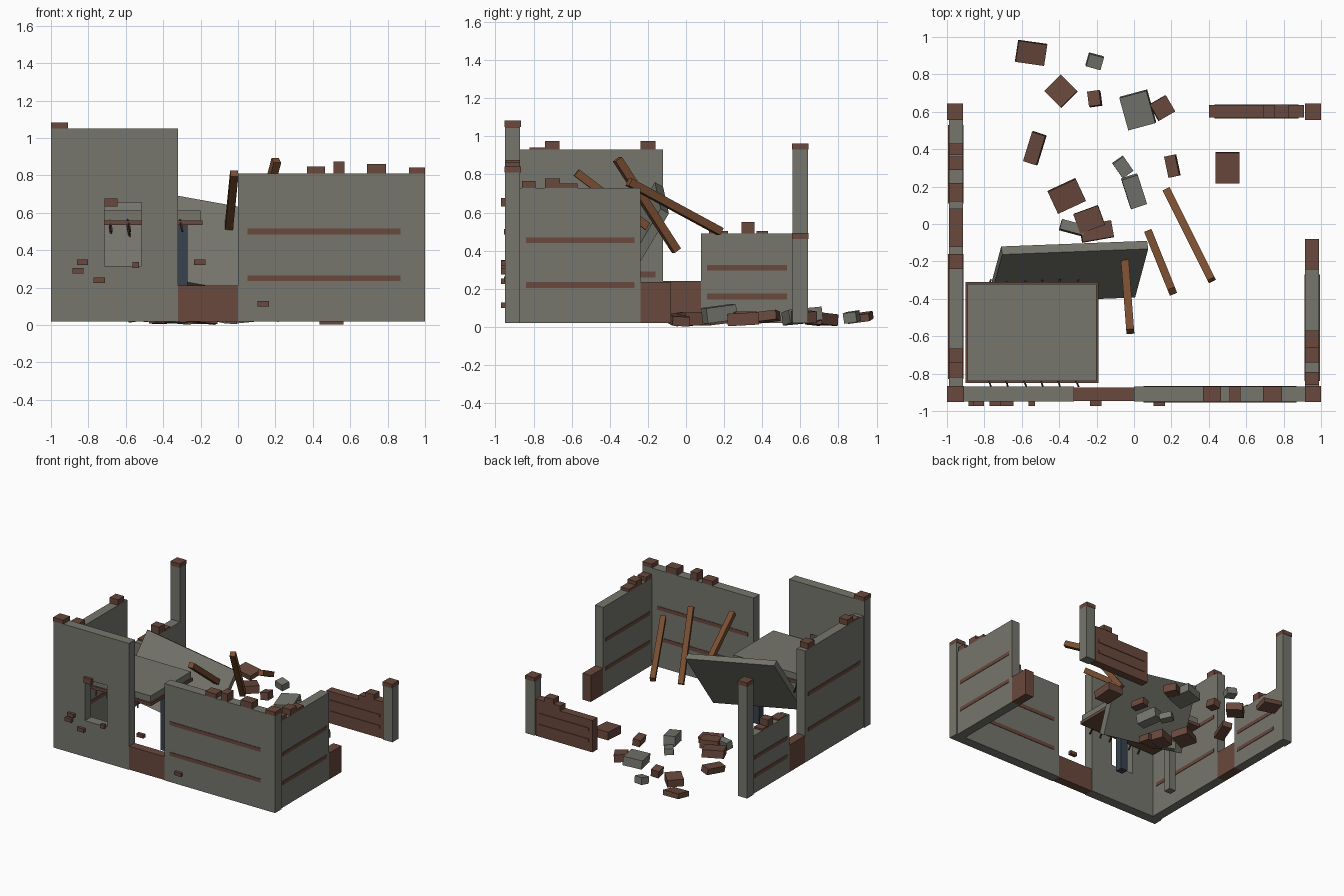
import bpy, bmesh, random
from math import radians
from mathutils import Vector, Matrix, Euler

if "Cube" in bpy.data.objects:
    bpy.data.objects.remove(bpy.data.objects["Cube"])

random.seed(4)


def material(name, rgb):
    m = bpy.data.materials.new(name)
    m.diffuse_color = (*rgb, 1)
    m.use_nodes = True
    m.node_tree.nodes["Principled BSDF"].inputs["Base Color"].default_value = m.diffuse_color
    return m


CONCRETE = material("concrete", (0.18, 0.18, 0.155))
BRICK = material("brick", (0.14, 0.065, 0.045))
WOOD = material("wood", (0.19, 0.075, 0.03))
STEEL = material("steel", (0.04, 0.055, 0.075))
RUST = material("rust", (0.06, 0.03, 0.02))


def cube(name, matrix, mat):
    """Unit cube placed by a full matrix."""
    me = bpy.data.meshes.new(name)
    bm = bmesh.new()
    bmesh.ops.create_cube(bm, size=1, matrix=matrix)
    bm.normal_update()
    bm.to_mesh(me)
    bm.free()
    ob = bpy.data.objects.new(name, me)
    bpy.context.collection.objects.link(ob)
    if mat:
        me.materials.append(mat)
    return ob


def box(name, x, y, z, mat):
    """Axis-aligned box from min/max pairs."""
    c = [(a + b) / 2 for a, b in (x, y, z)]
    s = [b - a for a, b in (x, y, z)]
    return cube(name, Matrix.LocRotScale(Vector(c), None, Vector(s)), mat)


def beam(name, a, b, w, mat):
    """Square bar running from a to b."""
    a, b = Vector(a), Vector(b)
    d = b - a
    rot = d.to_track_quat('Z', 'X')
    return cube(name, Matrix.LocRotScale((a + b) / 2, rot, Vector((w, w, d.length))), mat)


FRONT = (-0.95, -0.87)
LEFT = (-0.99, -0.915)
RIGHT = (0.915, 0.99)
BACK = (0.565, 0.64)
G = 0.02

# Front wall: tall part with window, low brick breach, long part
tall = box("front_wall_tall", (-1, -0.32), FRONT, (G, 1.05), CONCRETE)
cutter = box("window_cutter", (-0.715, -0.515), (-1.1, -0.7), (0.315, 0.655), None)
mod = tall.modifiers.new("window", 'BOOLEAN')
mod.operation = 'DIFFERENCE'
mod.solver = 'EXACT'
mod.object = cutter
cutter.hide_render = True
cutter.hide_viewport = True
box("front_breach", (-0.32, 0), (-0.945, -0.875), (G, 0.21), BRICK)
box("front_wall_long", (0, 1), FRONT, (G, 0.81), CONCRETE)

# Side walls with brick breaches
box("left_wall_high", LEFT, (-0.87, -0.12), (G, 0.93), CONCRETE)
box("left_breach", LEFT, (-0.12, 0.08), (G, 0.24), BRICK)
box("left_wall_low", LEFT, (0.08, 0.56), (G, 0.49), CONCRETE)
box("right_wall", RIGHT, (-0.87, -0.24), (G, 0.73), CONCRETE)
box("right_breach", RIGHT, (-0.24, -0.08), (G, 0.235), BRICK)

# Back wall stub of brick
box("back_wall", (0.4, 0.91), (0.57, 0.635), (G, 0.28), BRICK)
box("back_wall_course", (0.69, 0.91), (0.57, 0.635), (0.28, 0.32), BRICK)
box("back_wall_block", (0.75, 0.83), (0.567, 0.638), (0.32, 0.36), BRICK)

# Corner posts and their caps
for name, x, y, top in (("front_left", (-1, -0.91), (-0.95, -0.87), 1.05),
                        ("front_right", (0.915, 1), (-0.95, -0.87), 0.81),
                        ("back_left", (-1, -0.915), (0.56, 0.64), 0.93),
                        ("back_right", (0.915, 1), (0.56, 0.64), 0.46)):
    if name.startswith("back"):
        box(name + "_post", x, y, (G, top), CONCRETE)
    box(name + "_cap", (x[0] - 0.0, x[1]), (y[0] - 0.003, y[1] + 0.003), (top, top + 0.033), BRICK)

# Brick bands showing on both faces of the walls
E = 0.004
for z in (0.25, 0.50):
    box("front_band", (0.05, 0.87), (FRONT[0] - E, FRONT[1] + E), (z - 0.015, z + 0.015), BRICK)
for z in (0.22, 0.455):
    box("right_band", (RIGHT[0] - E, RIGHT[1] + E), (-0.84, -0.27), (z - 0.015, z + 0.015), BRICK)
for z in (0.275, 0.565):
    box("left_high_band", (LEFT[0] - E, LEFT[1] + E), (-0.83, -0.16), (z - 0.015, z + 0.015), BRICK)
for z in (0.16, 0.31):
    box("left_low_band", (LEFT[0] - E, LEFT[1] + E), (0.11, 0.53), (z - 0.015, z + 0.015), BRICK)
for z in (0.11, 0.2):
    box("back_band", (0.43, 0.88), (BACK[0], BACK[1]), (z - 0.012, z + 0.012), BRICK)

# Loose bricks along the broken wall tops
for x0, x1, h in ((0.37, 0.465, 0.037), (0.51, 0.57, 0.065), (0.69, 0.79, 0.052)):
    box("front_top_brick", (x0, x1), FRONT, (0.81, 0.81 + h), BRICK)
for y0, y1, h in ((-0.86, -0.79, 0.035), (-0.74, -0.66, 0.05), (-0.66, -0.57, 0.022)):
    box("right_top_brick", RIGHT, (y0, y1), (0.73, 0.73 + h), BRICK)
for y0, y1, h in ((-0.82, -0.74, 0.012), (-0.74, -0.665, 0.045), (-0.24, -0.16, 0.045)):
    box("left_top_brick", LEFT, (y0, y1), (0.93, 0.93 + h), BRICK)
for y0, y1, h in ((0.12, 0.22, 0.012), (0.29, 0.36, 0.06), (0.37, 0.43, 0.014)):
    box("left_low_top_brick", LEFT, (y0, y1), (0.49, 0.49 + h), BRICK)

# Bricks sticking out of the front face
for x, z, w, h in ((-0.832, 0.335, 0.06, 0.03), (-0.855, 0.29, 0.06, 0.028),
                   (-0.742, 0.24, 0.062, 0.03), (-0.205, 0.335, 0.06, 0.028),
                   (0.135, 0.113, 0.06, 0.028), (-0.68, 0.655, 0.07, 0.045),
                   (-0.547, 0.32, 0.036, 0.032)):
    box("face_brick", (x - w / 2, x + w / 2), (-0.972, -0.943), (z - h / 2, z + h / 2), BRICK)

# Remaining upper floor with rim, columns and torn reinforcing rods
box("floor_rim", (-0.9, -0.19), (-0.85, -0.31), (0.535, 0.56), BRICK)
box("floor_slab", (-0.89, -0.2), (-0.84, -0.32), (0.555, 0.612), CONCRETE)
for x, m in ((-0.30, STEEL), (-0.77, CONCRETE)):
    box("floor_column", (x - 0.03, x + 0.03), (-0.53, -0.47), (G, 0.54), m)
for i in range(6):
    x = -0.78 + i * 0.093
    dx = random.uniform(0.01, 0.03)
    beam("front_rod", (x, -0.825, 0.585), (x + dx, -0.868, 0.5), 0.009, RUST)
    beam("rear_rod", (x, -0.33, 0.55), (x + dx, -0.30, 0.46), 0.009, RUST)

# Collapsed slab: high rear edge, leaning down to the front
a, b = Vector((-0.71, -0.12, 0.735)), Vector((0.07, -0.09, 0.595))
drop = Vector((-0.07, -0.26, -0.44))
edge = b - a
n = edge.cross(drop).normalized()
if n.y > 0:
    n = -n
n *= 0.05
centre = a + (edge + drop + n) / 2
cols = Matrix((edge, n, drop)).transposed()
slab = cube("collapsed_slab", Matrix.Translation(centre) @ cols.to_4x4(), CONCRETE)
bm = bmesh.new()
bm.from_mesh(slab.data)
bmesh.ops.recalc_face_normals(bm, faces=bm.faces)
bm.to_mesh(slab.data)
bm.free()

# Fallen timber beams
for p, q in (((-0.02, -0.575, 0.81), (-0.05, -0.18, 0.51)),
             ((0.205, -0.36, 0.88), (0.08, -0.05, 0.40)),
             ((0.415, -0.30, 0.76), (0.175, 0.18, 0.50))):
    beam("fallen_beam", p, q, 0.042, WOOD)

# Rubble: x, y, width, depth, turn, height, is brick
for x, y, w, d, turn, h, brick in (
        (-0.55, 0.915, 0.155, 0.115, -8, 0.04, 1), (-0.39, 0.71, 0.125, 0.125, 45, 0.06, 1),
        (-0.21, 0.67, 0.065, 0.08, 8, 0.06, 1), (-0.21, 0.87, 0.08, 0.07, -15, 0.055, 0),
        (0.02, 0.61, 0.15, 0.18, 15, 0.07, 0), (0.15, 0.62, 0.10, 0.10, 30, 0.06, 1),
        (-0.53, 0.405, 0.075, 0.165, -18, 0.05, 1), (0.50, 0.30, 0.13, 0.165, 0, 0.065, 1),
        (0.205, 0.31, 0.06, 0.115, 12, 0.055, 1), (-0.06, 0.305, 0.07, 0.095, 35, 0.05, 0),
        (0.0, 0.175, 0.09, 0.165, 18, 0.08, 0), (-0.36, 0.15, 0.165, 0.13, 25, 0.06, 1),
        (-0.24, 0.025, 0.14, 0.11, 20, 0.07, 1), (-0.20, -0.04, 0.17, 0.09, 10, 0.05, 1),
        (-0.33, -0.02, 0.13, 0.055, -15, 0.06, 0)):
    rx, ry = random.uniform(-9, 9), random.uniform(-9, 9)
    rot = Euler((radians(rx), radians(ry), radians(turn)))
    size = Vector((w, d, h))
    r = rot.to_matrix()
    half = sum(abs(r[2][k]) * size[k] for k in range(3)) / 2
    loc = Vector((x, y, half + random.uniform(0.0, 0.02)))
    cube("rubble_brick" if brick else "rubble_concrete",
         Matrix.LocRotScale(loc, rot, size), BRICK if brick else CONCRETE)

# Bake the window opening and drop the cutter
bpy.context.view_layer.update()
deps = bpy.context.evaluated_depsgraph_get()
baked = bpy.data.meshes.new_from_object(tall.evaluated_get(deps))
tall.modifiers.clear()
tall.data = baked
bpy.data.objects.remove(cutter)
